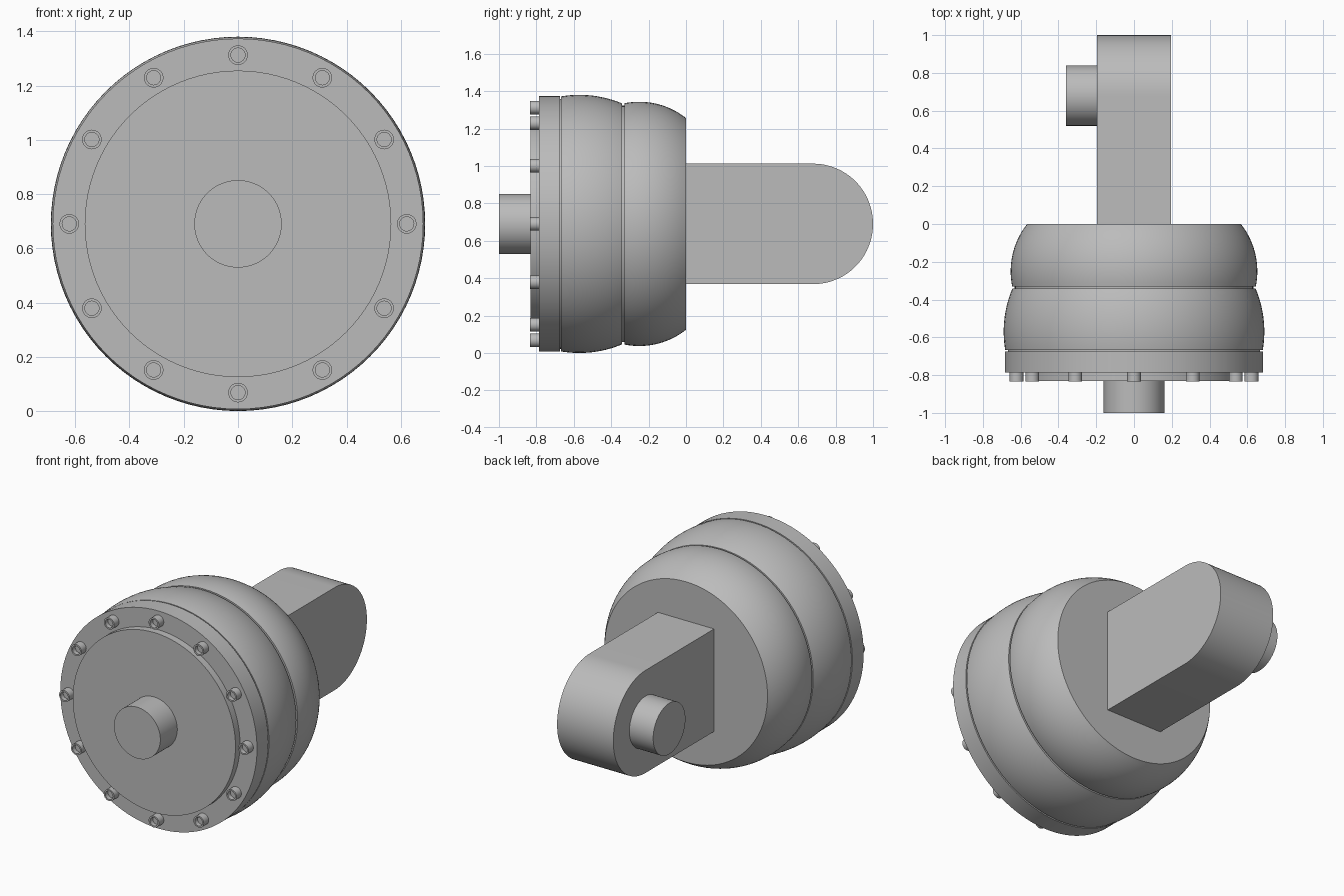
import bpy, bmesh, math
from mathutils import Matrix, Vector

if "Cube" in bpy.data.objects:
    bpy.data.objects.remove(bpy.data.objects["Cube"], do_unlink=True)

AXIS_Z = 0.69   # height of the main axis
PIN_Y = 0.68    # centre of the rounded arm end

steel = bpy.data.materials.new("grey_steel")
steel.use_nodes = True
COLOUR = (0.5, 0.5, 0.5, 1)
steel.diffuse_color = COLOUR
steel.node_tree.nodes["Principled BSDF"].inputs["Base Color"].default_value = COLOUR


def finish(name, bm):
    """Turn a bmesh into a shaded object."""
    bmesh.ops.recalc_face_normals(bm, faces=bm.faces)
    mesh = bpy.data.meshes.new(name)
    bm.to_mesh(mesh)
    bm.free()
    mesh.materials.append(steel)
    obj = bpy.data.objects.new(name, mesh)
    bpy.context.collection.objects.link(obj)
    bpy.ops.object.select_all(action='DESELECT')
    obj.select_set(True)
    bpy.context.view_layer.objects.active = obj
    bpy.ops.object.shade_smooth_by_angle(angle=math.radians(25))
    return obj


def lathe(name, profile, centre=(0, 0, AXIS_Z), turn=0, sides=96):
    """Revolve (y, radius) points around the y axis, then turn about z and place."""
    bm = bmesh.new()
    verts = [bm.verts.new((r, y, 0)) for y, r in profile]
    edges = [bm.edges.new(pair) for pair in zip(verts, verts[1:])]
    bmesh.ops.spin(bm, geom=verts + edges, cent=(0, 0, 0), axis=(0, 1, 0),
                   angle=math.tau, steps=sides, use_duplicate=False)
    bmesh.ops.remove_doubles(bm, verts=bm.verts, dist=1e-5)
    bm.transform(Matrix.Translation(centre) @ Matrix.Rotation(turn, 4, 'Z'))
    return finish(name, bm)


def disc(name, y0, y1, radius, **kw):
    return lathe(name, [(y0, 0), (y0, radius), (y1, radius), (y1, 0)], **kw)


def bulge(name, y0, y1, peak_y, peak_r, curve):
    """Barrel-shaped ring whose side is a circular arc."""
    points = [(y0, 0)]
    for i in range(17):
        y = y0 + (y1 - y0) * i / 16
        d = y - peak_y
        points.append((y, peak_r - curve + math.sqrt(curve * curve - d * d)))
    return lathe(name, points + [(y1, 0)])


# Housing: two bulging shells, with narrow grooves between the sections
bulge("front_shell", -0.667, -0.342, -0.57, 0.69, 0.59)
bulge("rear_shell", -0.330, 0.0, -0.25, 0.653, 0.403)
disc("shell_groove", -0.345, -0.327, 0.632)
disc("flange_groove", -0.68, -0.66, 0.668)

# Front flange, cover and shaft
disc("flange", -0.787, -0.675, 0.683)
disc("cover_plate", -0.832, -0.78, 0.565)
disc("front_shaft", -1.0, -0.825, 0.161)

# Ring of socket-head bolts
for i in range(12):
    a = math.tau * i / 12
    lathe(f"bolt_{i + 1}",
          [(-0.78, 0), (-0.78, 0.036), (-0.835, 0.036), (-0.835, 0.026),
           (-0.808, 0.026), (-0.808, 0)],
          centre=(0.622 * math.sin(a), 0, AXIS_Z + 0.622 * math.cos(a)), sides=32)

# Rear arm: slab with a half-round end
ARM_R, ARM_X = 0.322, 0.195
bm = bmesh.new()
outline = [(-0.02, -ARM_R)]
for i in range(49):
    a = math.pi * (i / 48 - 0.5)
    outline.append((PIN_Y + (1 - PIN_Y) * math.cos(a), ARM_R * math.sin(a)))
outline.append((-0.02, ARM_R))
side = bm.faces.new([bm.verts.new((-ARM_X, y, AXIS_Z + z)) for y, z in outline])
slab = bmesh.ops.extrude_face_region(bm, geom=[side], use_keep_orig=True)
bmesh.ops.translate(bm, vec=Vector((2 * ARM_X, 0, 0)),
                    verts=[v for v in slab["geom"] if isinstance(v, bmesh.types.BMVert)])
finish("rear_arm", bm)

# Side pin on the arm
disc("arm_pin", 0.185, 0.36, 0.16, centre=(0, PIN_Y, AXIS_Z), turn=math.pi / 2)
